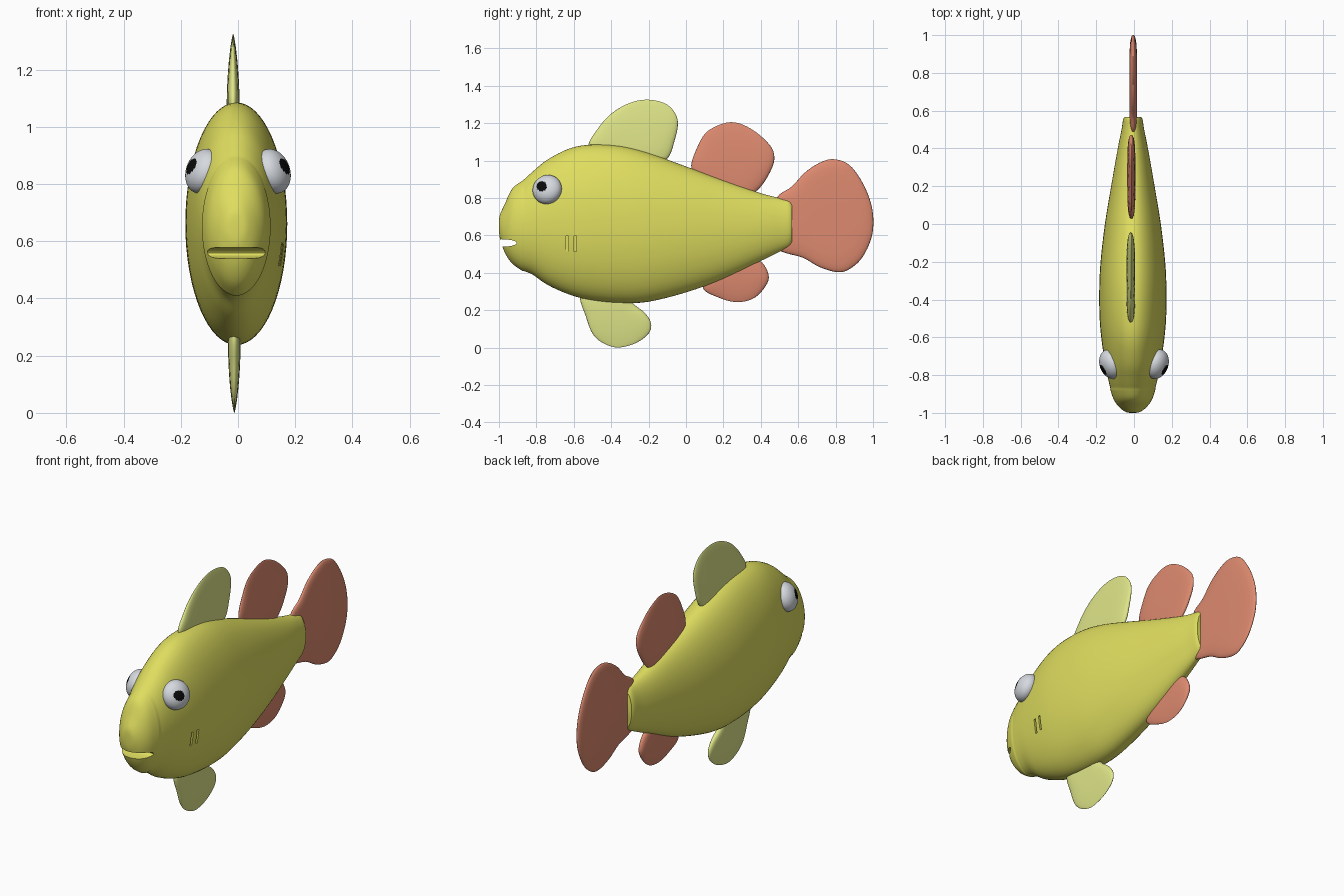
import bpy, bmesh, math
from mathutils import Vector, Matrix

if "Cube" in bpy.data.objects:
    bpy.data.objects.remove(bpy.data.objects["Cube"])


def material(name, r, g, b):
    m = bpy.data.materials.new(name)
    m.diffuse_color = (r, g, b, 1)
    m.use_nodes = True
    m.node_tree.nodes["Principled BSDF"].inputs["Base Color"].default_value = m.diffuse_color
    return m


YELLOW = material("body_yellow", 0.74, 0.73, 0.115)
LIME = material("pale_lime", 0.74, 0.79, 0.25)
CORAL = material("coral", 0.73, 0.255, 0.16)
WHITE = material("eye_white", 0.67, 0.70, 0.74)
BLACK = material("pupil_black", 0.003, 0.003, 0.003)


def finish(name, bm, *mats):
    bmesh.ops.recalc_face_normals(bm, faces=bm.faces)
    me = bpy.data.meshes.new(name)
    bm.to_mesh(me)
    bm.free()
    ob = bpy.data.objects.new(name, me)
    bpy.context.collection.objects.link(ob)
    for m in mats:
        me.materials.append(m)
    return ob


def smooth(ob, angle=40):
    bpy.ops.object.select_all(action='DESELECT')
    ob.select_set(True)
    bpy.context.view_layer.objects.active = ob
    bpy.ops.object.shade_smooth_by_angle(angle=math.radians(angle))


def spline(pts, steps, closed=False):
    """Catmull-Rom curve through points of any dimension."""
    n, out = len(pts), []
    pts = [Vector(p) for p in pts]
    get = (lambda i: pts[i % n]) if closed else (lambda i: pts[max(0, min(n - 1, i))])
    for i in range(n if closed else n - 1):
        a, b, c, d = (get(i + k) for k in (-1, 0, 1, 2))
        for s in range(steps):
            t = s / steps
            out.append(0.5 * (2 * b + (c - a) * t + (2 * a - 5 * b + 4 * c - d) * t * t
                              + (3 * b - a - 3 * c + d) * t ** 3))
    if not closed:
        out.append(pts[-1])
    return out


def bridge(bm, a, b):
    n = len(a)
    for i in range(n):
        bm.faces.new((a[i], a[(i + 1) % n], b[(i + 1) % n], b[i]))


# Body: oval sections as (y, top z, bottom z, half width); snout and trunk meet in a crease
snout = [(-1.0, 0.67, 0.63, 0.012), (-0.995, 0.71, 0.585, 0.038), (-0.97, 0.765, 0.51, 0.072),
         (-0.93, 0.848, 0.45, 0.101), (-0.875, 0.892, 0.41, 0.12)]
trunk = [(-0.87, 0.895, 0.41, 0.119), (-0.82, 0.94, 0.39, 0.131), (-0.74, 1.005, 0.335, 0.147),
         (-0.62, 1.065, 0.282, 0.165), (-0.5, 1.085, 0.252, 0.176), (-0.35, 1.077, 0.238, 0.178),
         (-0.2, 1.04, 0.245, 0.171), (0.0, 0.968, 0.295, 0.148), (0.2, 0.894, 0.367, 0.115),
         (0.4, 0.825, 0.463, 0.08), (0.5, 0.80, 0.512, 0.06), (0.55, 0.79, 0.536, 0.052),
         (0.567, 0.772, 0.555, 0.044)]
bm = bmesh.new()
rings = []
for y, top, bot, w in spline(snout, 4) + spline(trunk, 4):
    c, h = (top + bot) / 2, (top - bot) / 2
    rings.append([bm.verts.new((-0.006 + w * math.cos(k * math.tau / 64), y,
                                c + h * math.sin(k * math.tau / 64))) for k in range(64)])
for a, b in zip(rings, rings[1:]):
    bridge(bm, a, b)
bm.faces.new(rings[0])
bm.faces.new(rings[-1])
body = finish("body", bm, YELLOW)


def cut(target, bm):
    cutter = finish("cutter", bm, YELLOW)
    cutter.hide_render = True
    mod = target.modifiers.new("cut", 'BOOLEAN')
    mod.operation, mod.solver, mod.object = 'DIFFERENCE', 'EXACT', cutter
    bpy.context.view_layer.objects.active = target
    bpy.ops.object.modifier_apply(modifier=mod.name)
    bpy.data.objects.remove(cutter)


# Mouth: flat oval slot cut across the snout
bm = bmesh.new()
bmesh.ops.create_cone(bm, cap_ends=True, segments=32, radius1=1, radius2=1, depth=0.4,
                      matrix=Matrix.Translation((0, -0.985, 0.559))
                      @ Matrix.Diagonal((1, 0.08, 0.02, 1))
                      @ Matrix.Rotation(math.pi / 2, 4, 'Y'))
cut(body, bm)

# Gill slits: two shallow grooves on the right side
for y in (-0.635, -0.592):
    bm = bmesh.new()
    bmesh.ops.create_cube(bm, size=1, matrix=Matrix.Translation((0.185, y, 0.555))
                          @ Matrix.Diagonal((0.1, 0.013, 0.082, 1)))
    cut(body, bm)
smooth(body)


# Fins: smooth outline in y,z swollen into a rounded plate, optionally thinning to the tip
def fin(name, mat, x, thick, outline, root=None, tip=None):
    pts = spline(outline, 5, closed=True)
    centre = sum(pts, Vector((0, 0))) / len(pts)
    bm = bmesh.new()

    def ring(s, side):
        vs = []
        for p in pts:
            q = centre + (p - centre) * s
            t = thick * math.sqrt(1 - s ** 6)
            if root is not None:
                u = max(0, min(1, (q.y - root) / (tip - root)))
                t *= 1 - 0.8 * u * u
            vs.append(bm.verts.new((x + side * t, q.x, q.y)))
        return vs

    rim = ring(1, 0)
    for side in (-1, 1):
        prev = rim
        for s in (0.99, 0.965, 0.92, 0.85, 0.7, 0.45, 0.2):
            cur = ring(s, side)
            bridge(bm, prev, cur)
            prev = cur
        bm.faces.new(prev)
    smooth(finish(name, bm, mat), 60)


fin("front_top_fin", LIME, -0.017, 0.023,
    [(-0.52, 1.07), (-0.475, 1.165), (-0.4, 1.25), (-0.3, 1.308), (-0.2, 1.325), (-0.1, 1.298),
     (-0.045, 1.22), (-0.06, 1.11), (-0.11, 1.0), (-0.25, 0.97), (-0.42, 0.99)], 1.05, 1.325)
fin("rear_top_fin", CORAL, -0.014, 0.022,
    [(0.03, 0.95), (0.06, 1.07), (0.12, 1.16), (0.24, 1.205), (0.35, 1.168), (0.45, 1.08),
     (0.472, 1.005), (0.44, 0.92), (0.38, 0.84), (0.28, 0.78), (0.12, 0.84)], 0.9, 1.205)
fin("rear_bottom_fin", CORAL, -0.012, 0.022,
    [(0.09, 0.32), (0.18, 0.265), (0.275, 0.243), (0.365, 0.265), (0.43, 0.335), (0.44, 0.395),
     (0.395, 0.465), (0.3, 0.5), (0.15, 0.42)], 0.42, 0.243)
fin("front_bottom_fin", LIME, -0.013, 0.022,
    [(-0.565, 0.28), (-0.535, 0.165), (-0.5, 0.075), (-0.445, 0.025), (-0.365, 0.0),
     (-0.27, 0.023), (-0.2, 0.075), (-0.187, 0.13), (-0.22, 0.185), (-0.285, 0.24),
     (-0.33, 0.33), (-0.48, 0.35)], 0.25, 0.0)
fin("tail_fin", CORAL, -0.004, 0.02,
    [(0.485, 0.80), (0.565, 0.86), (0.635, 0.935), (0.715, 0.988), (0.79, 1.007), (0.875, 0.975),
     (0.95, 0.87), (0.996, 0.74), (0.996, 0.605), (0.945, 0.485), (0.875, 0.42), (0.81, 0.403),
     (0.715, 0.43), (0.625, 0.48), (0.485, 0.53), (0.45, 0.66)])

# Eyes: flattened balls leaning up and forward, with the pupil faces coloured by distance
for side, name in ((1, "right_eye"), (-1, "left_eye")):
    bm = bmesh.new()
    pole = Vector((side * 0.88, -0.32, 0.33)).normalized()
    turn = Vector((0, 0, 1)).rotation_difference(pole).to_matrix().to_4x4()
    centre = Vector((side * 0.122, -0.742, 0.845))
    bmesh.ops.create_uvsphere(bm, u_segments=64, v_segments=48, radius=1,
                              matrix=Matrix.Translation(centre) @ turn
                              @ Matrix.Diagonal((0.08, 0.08, 0.057, 1)))
    for f in bm.faces:
        p = f.calc_center_median()
        if side * p.x > 0.13 and math.hypot(p.y + 0.771, p.z - 0.862) < 0.027:
            f.material_index = 1
    smooth(finish(name, bm, WHITE, BLACK), 60)
